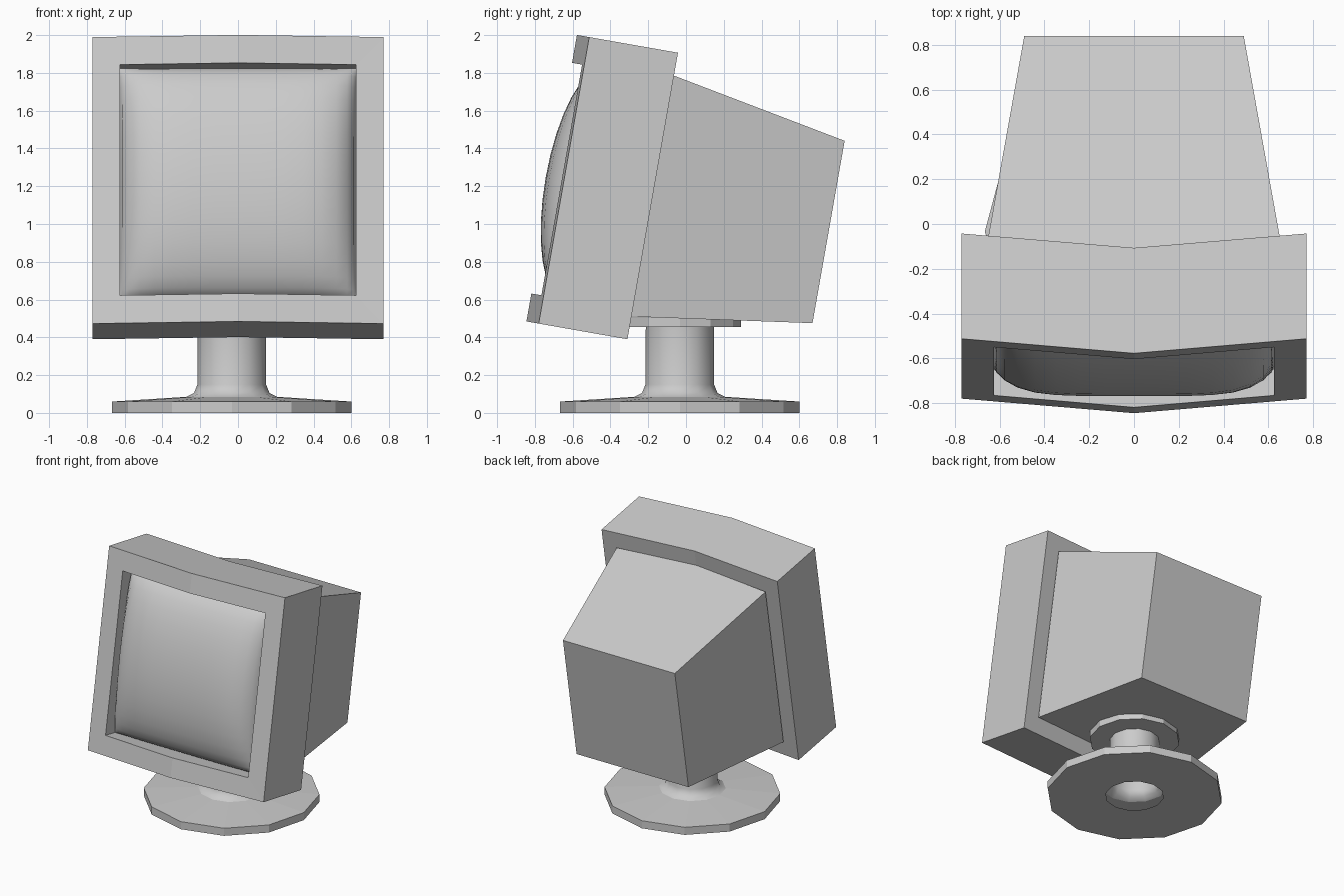
import bpy, bmesh, math
from mathutils import Vector

if "Cube" in bpy.data.objects:
    bpy.data.objects.remove(bpy.data.objects["Cube"])

TILT = math.radians(10)
C, S = math.cos(TILT), math.sin(TILT)


def head(x, p, q):
    """Tilted head space (p = depth, q = up) to world."""
    return Vector((x, -0.31 + C * p + S * q, 0.39 + C * q - S * p))


def finish(name, bm, smooth=False):
    bmesh.ops.recalc_face_normals(bm, faces=bm.faces)
    for f in bm.faces:
        f.smooth = smooth
    mesh = bpy.data.meshes.new(name)
    bm.to_mesh(mesh)
    bm.free()
    ob = bpy.data.objects.new(name, mesh)
    bpy.context.collection.objects.link(ob)
    return ob


def ring(bm, w, q0, q1, side_p, mid_p):
    """Six-point rectangle creased along its vertical centre line."""
    pts = [(-w, side_p, q0), (0, mid_p, q0), (w, side_p, q0),
           (w, side_p, q1), (0, mid_p, q1), (-w, side_p, q1)]
    return [bm.verts.new(head(*p)) for p in pts]


def bridge(bm, a, b):
    n = len(a)
    for i in range(n):
        j = (i + 1) % n
        bm.faces.new((a[i], a[j], b[j], b[i]))


def cap(bm, r):
    bm.faces.new((r[0], r[1], r[4], r[5]))
    bm.faces.new((r[1], r[2], r[3], r[4]))


# Creased bezel with recessed opening
bm = bmesh.new()
rings = [ring(bm, 0.77, 0, 1.54, 0, -0.065),
         ring(bm, 0.77, 0, 1.54, -0.477, -0.543),
         ring(bm, 0.625, 0.15, 1.39, -0.489, -0.543),
         ring(bm, 0.625, 0.15, 1.39, -0.36, -0.36)]
for a, b in zip(rings, rings[1:]):
    bridge(bm, a, b)
cap(bm, rings[0])
cap(bm, rings[3])
finish("bezel", bm)

# Tapered rear housing
bm = bmesh.new()
front = ring(bm, 0.652, 0.122, 1.417, 0, -0.065)
back = ring(bm, 0.49, 0.254, 1.234, 0.95, 0.95)
bridge(bm, front, back)
cap(bm, front)
cap(bm, back)
finish("rear_housing", bm)

# Bulging screen
bm = bmesh.new()
N = 16
steps = [math.sin(math.pi / 2 * (2 * i / N - 1)) for i in range(N + 1)]
grid = [[bm.verts.new(head(0.625 * a, -0.37 - 0.205 * math.sqrt(
    max(0, (1 - abs(a) ** 5) * (1 - b * b))), 0.77 + 0.62 * b))
    for a in steps] for b in steps]
for r0, r1 in zip(grid, grid[1:]):
    for i in range(N):
        bm.faces.new((r0[i], r0[i + 1], r1[i + 1], r1[i]))
finish("screen", bm, True)


# Twelve-sided stand parts
def lathe(name, profile, smooth=False):
    bm = bmesh.new()
    loops = []
    for r, z in profile:
        loops.append([bm.verts.new((-0.033 + r * math.cos(k * math.pi / 6),
                                    -0.033 + r * math.sin(k * math.pi / 6), z))
                      for k in range(12)])
    for a, b in zip(loops, loops[1:]):
        bridge(bm, a, b)
    return bm, loops


bm, _ = lathe("base", [(0.21, 0), (0.633, 0), (0.633, 0.06), (0.24, 0.085)])
finish("stand_base", bm)
bm, _ = lathe("neck", [(0.24, 0.085), (0.2, 0.105), (0.182, 0.15), (0.18, 0.455)])
finish("stand_neck", bm, True)
bm, loops = lathe("plate", [(0.325, 0.455), (0.325, 0.505)])
for lp in loops:
    bm.faces.new(lp)
finish("swivel_plate", bm)
